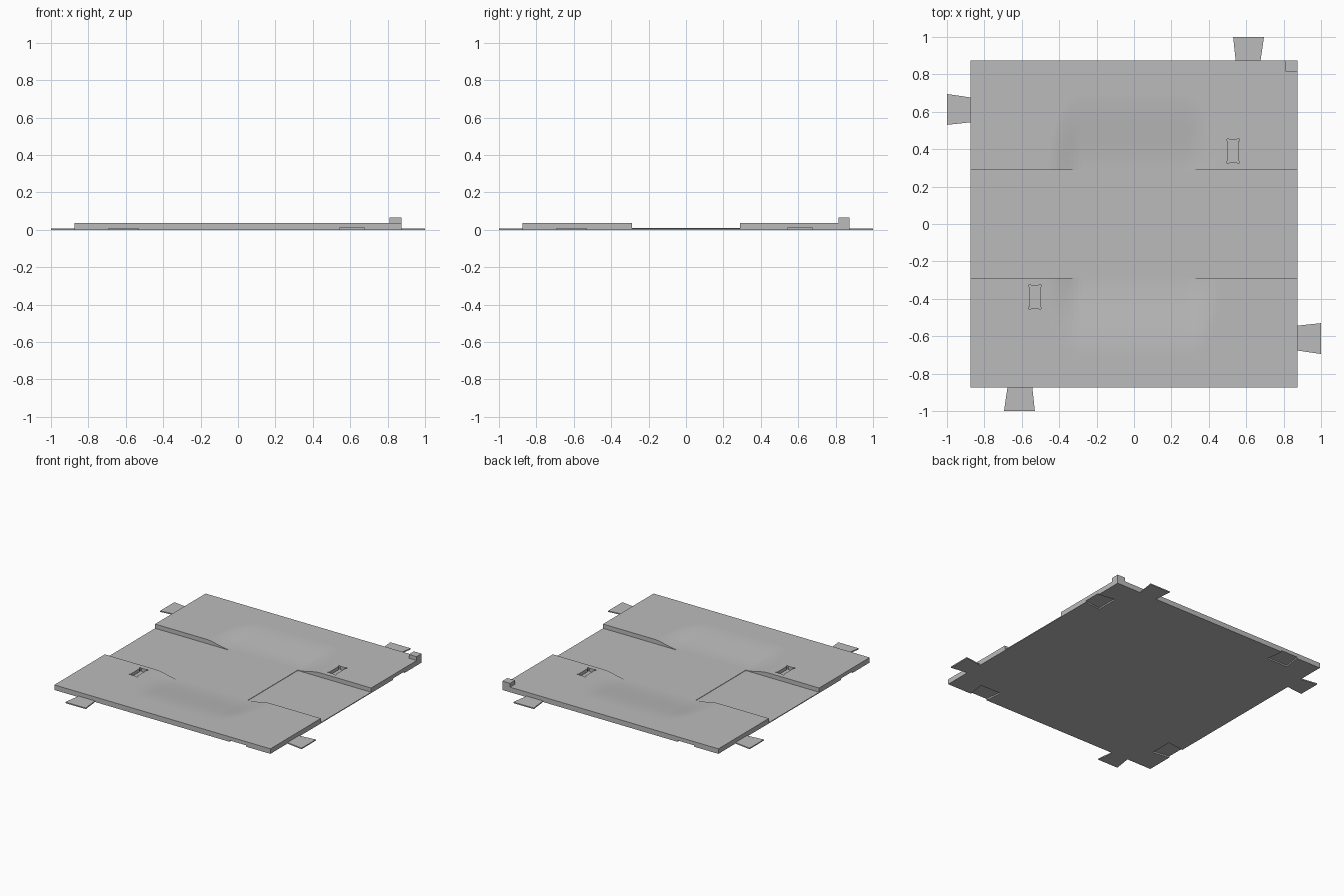
import bpy, bmesh, math
from mathutils import Matrix

if "Cube" in bpy.data.objects:
    bpy.data.objects.remove(bpy.data.objects["Cube"])

EDGE, BANK, TOP, BED, FORD = 0.873, 0.29, 0.037, 0.006, 0.009
FORD_X = 0.28

grey = bpy.data.materials.new("stone grey")
grey.diffuse_color = (0.5, 0.5, 0.5, 1)
grey.use_nodes = True
grey.node_tree.nodes["Principled BSDF"].inputs["Base Color"].default_value = grey.diffuse_color


def add_object(name, bm):
    bmesh.ops.recalc_face_normals(bm, faces=bm.faces)
    mesh = bpy.data.meshes.new(name)
    bm.to_mesh(mesh)
    bm.free()
    mesh.materials.append(grey)
    ob = bpy.data.objects.new(name, mesh)
    bpy.context.collection.objects.link(ob)
    return ob


def prism(name, outline, z0, z1, matrix=Matrix()):
    bm = bmesh.new()
    face = bm.faces.new([bm.verts.new((x, y, z0)) for x, y in outline])
    ext = bmesh.ops.extrude_face_region(bm, geom=[face])["geom"]
    for v in ext:
        if isinstance(v, bmesh.types.BMVert):
            v.co.z = z1
    bm.transform(matrix)
    return add_object(name, bm)


def box(name, x0, x1, y0, y1, z0, z1):
    return prism(name, [(x0, y0), (x1, y0), (x1, y1), (x0, y1)], z0, z1)


def cut(target, cutter):
    cutter.hide_render = True
    cutter.hide_viewport = True
    mod = target.modifiers.new("cut", "BOOLEAN")
    mod.operation = "DIFFERENCE"
    mod.solver = "EXACT"
    mod.object = cutter


def bank_height(x, y):
    # flat bank with a smooth worn hollow sloping down to the ford
    t = math.hypot(max(abs(x) - 0.28, 0) / 0.18, (abs(y) - BANK) / 0.41)
    t = min(t, 1)
    return FORD + (TOP - FORD) * t * t * (3 - 2 * t)


# Tile body: two banks with a sunken channel between them
n = 32
bank_ys = [BANK + (EDGE - BANK) * i / n for i in range(n + 1)]
rows = [(-y, True) for y in reversed(bank_ys)]
rows += [(-BANK, False), (BANK, False)]
rows += [(y, True) for y in bank_ys]
inner = [-0.48 + 0.02 * i for i in range(49)]
xs = [-EDGE] + inner + [EDGE]

bm = bmesh.new()
grid = [[bm.verts.new((x, y, bank_height(x, y) if on_bank else BED)) for x in xs]
        for y, on_bank in rows]
for a, b in zip(grid, grid[1:]):
    for i in range(len(xs) - 1):
        bm.faces.new((a[i], a[i + 1], b[i + 1], b[i]))
# side skirts and underside
loop = (grid[0] + [r[-1] for r in grid[1:]] + grid[-1][-2::-1]
        + [r[0] for r in grid[-2:0:-1]])
low = {}
for v in loop:
    key = (round(v.co.x, 5), round(v.co.y, 5))
    if key not in low:
        low[key] = bm.verts.new((v.co.x, v.co.y, 0))
feet = [low[(round(v.co.x, 5), round(v.co.y, 5))] for v in loop]
for i in range(len(loop)):
    j = (i + 1) % len(loop)
    if feet[i] is feet[j]:
        bm.faces.new((loop[i], loop[j], feet[j]))
    else:
        bm.faces.new((loop[i], loop[j], feet[j], feet[i]))
bm.faces.new(list(low.values()))
body = add_object("tile_body", bm)

# Ford slab crossing the channel
box("ford_slab", -FORD_X, FORD_X, -BANK, BANK, BED - 0.002, FORD)

# Corner post
box("corner_post", 0.81, EDGE, 0.815, EDGE, TOP - 0.01, 0.065)

# Dovetail tabs and matching sockets on every side
tab = [(0.544, EDGE - 0.003), (0.676, EDGE - 0.003), (0.695, 1.0), (0.53, 1.0)]
socket = [(-0.695, 0.745), (-0.53, 0.745), (-0.544, EDGE + 0.003), (-0.676, EDGE + 0.003)]
for i, side in enumerate(("back", "left", "front", "right")):
    turn = Matrix.Rotation(i * math.pi / 2, 4, "Z")
    prism(side + "_tab", tab, 0, 0.008, turn)
    cut(body, prism(side + "_socket_cutter", socket, -0.02, 0.010, turn))

# Peg pockets with rounded-out corners
quarter = [(0.027, 0.0), (0.027, 0.05), (0.034, 0.056), (0.034, 0.064), (0.028, 0.068), (0.02, 0.062)]
half = quarter + [(-x, y) for x, y in reversed(quarter)]
pocket = half + [(-x, -y) for x, y in half[1:-1]]
for i, side in enumerate(("back", "front")):
    turn = Matrix.Rotation(i * math.pi, 4, "Z") @ Matrix.Translation((0.53, 0.39, 0))
    cut(body, prism(side + "_pocket_cutter", pocket, 0.013, 0.08, turn))
